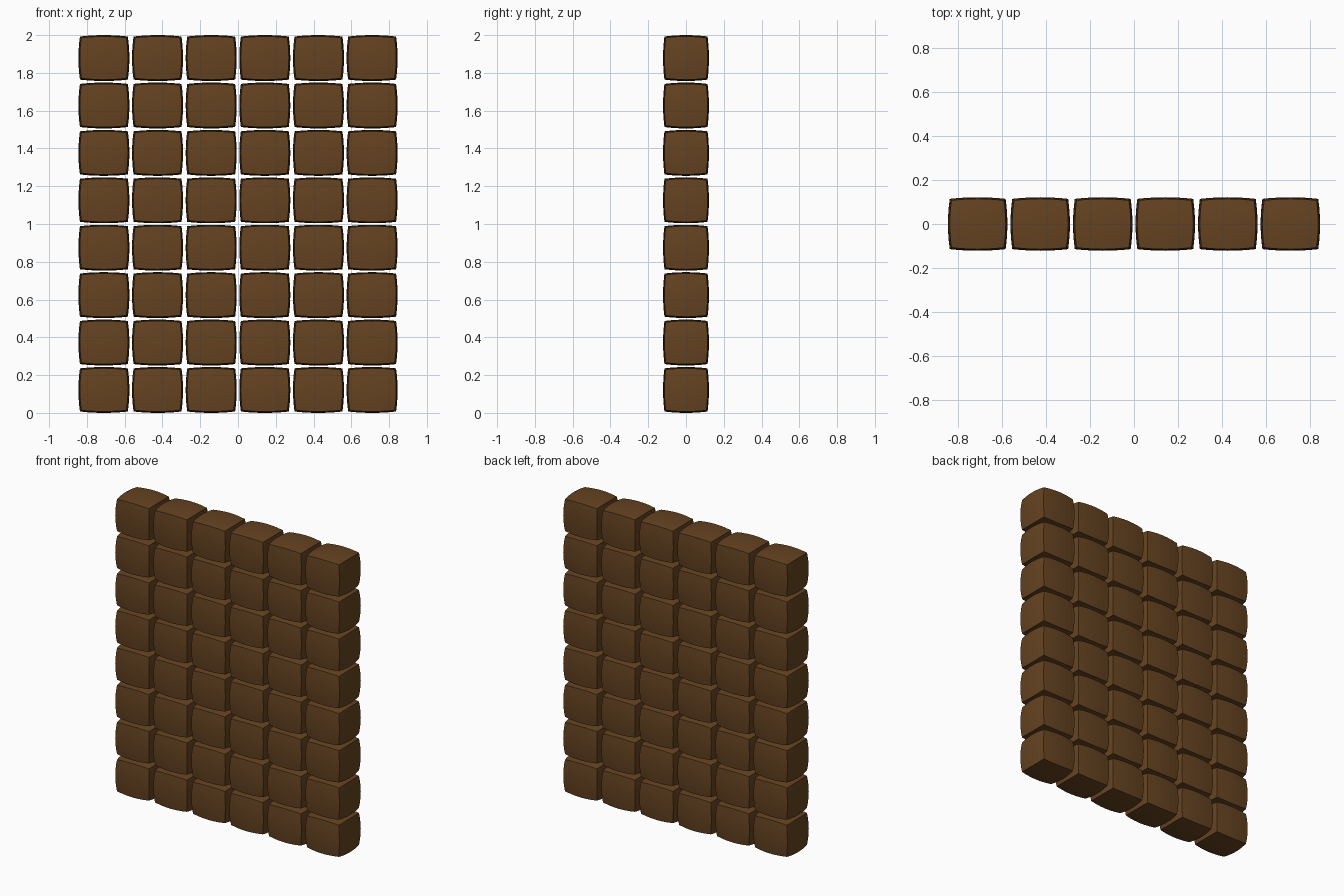
import bpy, bmesh, math

if "Cube" in bpy.data.objects:
    bpy.data.objects.remove(bpy.data.objects["Cube"])

COLS, ROWS = 6, 8
W, D, H = 0.270, 0.243, 0.243        # brick size at its fullest
PX = (1.69 - W) / (COLS - 1)         # column pitch
PZ = (2.0 - H) / (ROWS - 1)          # row pitch
BULGE = 0.06                         # how far the face edges draw in

brown = bpy.data.materials.new("dark brown")
brown.diffuse_color = (0.130, 0.056, 0.015, 1)
brown.use_nodes = True
brown.node_tree.nodes["Principled BSDF"].inputs["Base Color"].default_value = brown.diffuse_color

# One pillow-shaped brick: a gridded cube whose faces swell in the middle
bm = bmesh.new()
bmesh.ops.create_cube(bm, size=2)
bmesh.ops.subdivide_edges(bm, edges=bm.edges[:], cuts=5, use_grid_fill=True)
for v in bm.verts:
    x, y, z = v.co
    v.co = (x * (1 - BULGE * (y * y + z * z)) * W / 2,
            y * (1 - BULGE * (x * x + z * z)) * D / 2,
            z * (1 - BULGE * (x * x + y * y)) * H / 2)
mesh = bpy.data.meshes.new("brick")
bm.to_mesh(mesh)
bm.free()
mesh.materials.append(brown)

# Wall: straight stack of bricks in rows and columns
for r in range(ROWS):
    for c in range(COLS):
        brick = bpy.data.objects.new(f"brick_row{r + 1}_col{c + 1}", mesh)
        brick.location = ((c - (COLS - 1) / 2) * PX, 0, H / 2 + r * PZ)
        bpy.context.collection.objects.link(brick)
        if r == c == 0:              # shared mesh, so shade it once
            brick.select_set(True)
            bpy.context.view_layer.objects.active = brick
            bpy.ops.object.shade_smooth_by_angle(angle=math.radians(35))
            brick.select_set(False)
